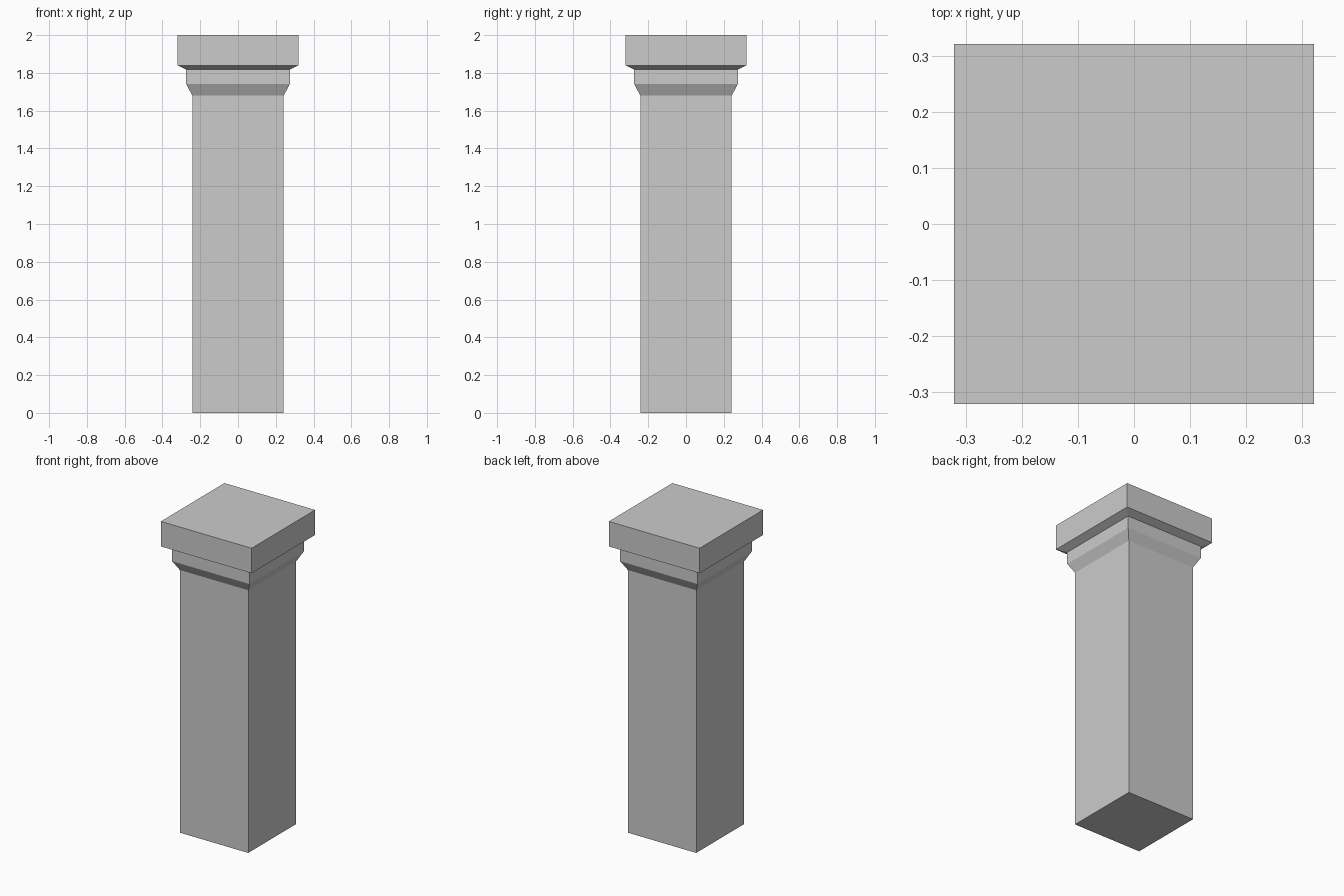
import bpy
import bmesh

if "Cube" in bpy.data.objects:
    bpy.data.objects.remove(bpy.data.objects["Cube"])

# Square profile from base to top: (half width, height)
PROFILE = [
    (0.242, 0.0), (0.242, 1.68),      # shaft
    (0.274, 1.74), (0.274, 1.818),    # flared neck moulding
    (0.321, 1.84), (0.321, 2.0),      # capital slab
]
CORNERS = [(-1, -1), (1, -1), (1, 1), (-1, 1)]

bm = bmesh.new()
rings = [[bm.verts.new((sx * w, sy * w, z)) for sx, sy in CORNERS]
         for w, z in PROFILE]

# Side walls between neighbouring rings
for low, high in zip(rings, rings[1:]):
    for i in range(4):
        j = (i + 1) % 4
        bm.faces.new((low[i], low[j], high[j], high[i]))

# Underside and top
bm.faces.new(rings[0][::-1])
bm.faces.new(rings[-1])
bmesh.ops.recalc_face_normals(bm, faces=bm.faces)

mesh = bpy.data.meshes.new("square_pillar")
bm.to_mesh(mesh)
bm.free()
pillar = bpy.data.objects.new("square_pillar", mesh)
bpy.context.collection.objects.link(pillar)
